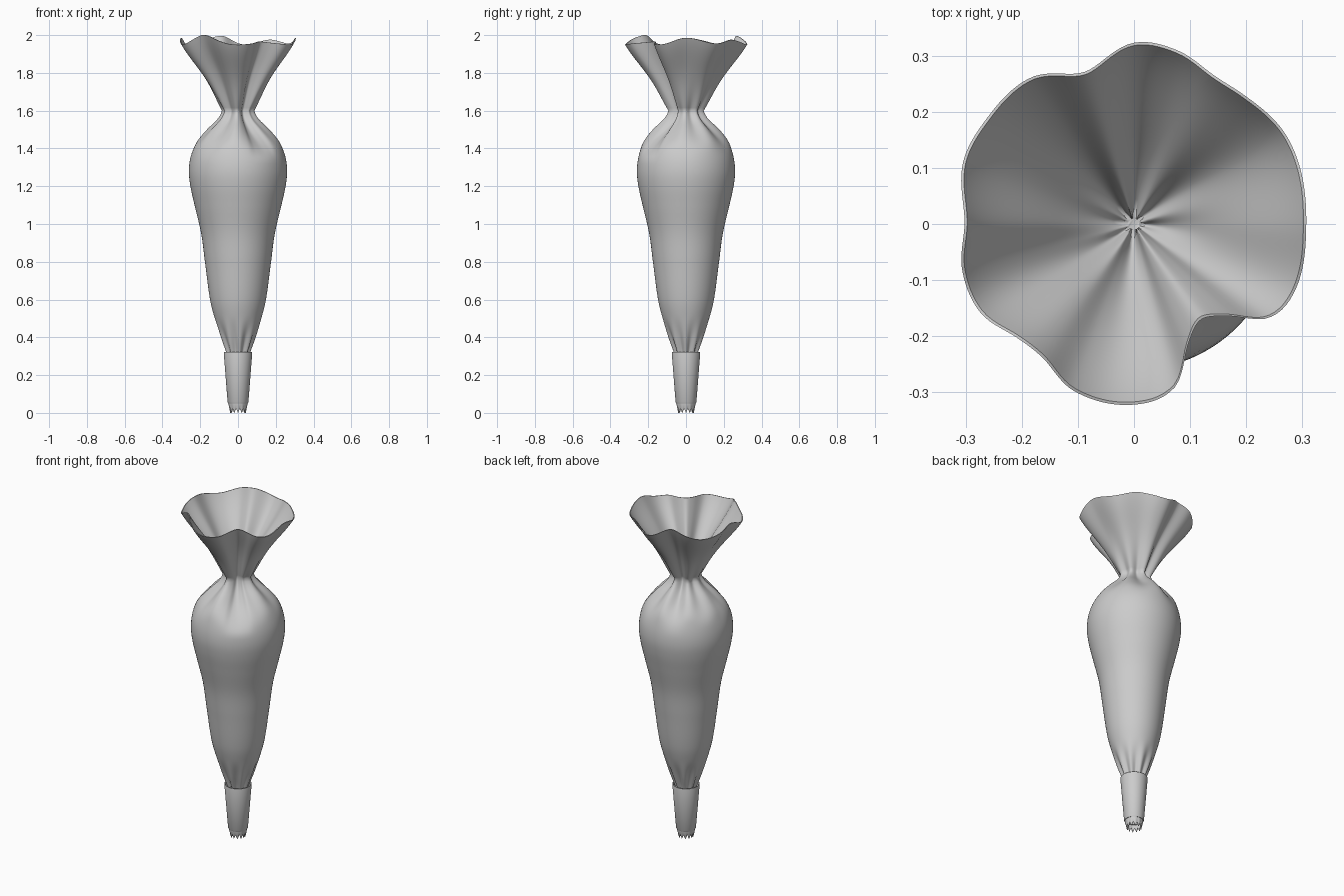
import bpy, bmesh, math

if "Cube" in bpy.data.objects:
    bpy.data.objects.remove(bpy.data.objects["Cube"])

N = 180


def cubic(p, x):
    """Smooth (monotone-limited) interpolation through sorted points."""
    x = min(max(x, p[0][0]), p[-1][0])
    i = 0
    while i < len(p) - 2 and x > p[i + 1][0]:
        i += 1

    def slope(j):
        if j == 0 or j == len(p) - 1:
            k = min(j, len(p) - 2)
            return (p[k + 1][1] - p[k][1]) / (p[k + 1][0] - p[k][0])
        return (p[j + 1][1] - p[j - 1][1]) / (p[j + 1][0] - p[j - 1][0])
    h = p[i + 1][0] - p[i][0]
    t = (x - p[i][0]) / h
    return ((2*t**3 - 3*t*t + 1) * p[i][1] + (t**3 - 2*t*t + t) * h * slope(i)
            + (3*t*t - 2*t**3) * p[i + 1][1] + (t**3 - t*t) * h * slope(i + 1))


def wrap(p):
    return [(a - 360, b) for a, b in p] + p + [(a + 360, b) for a, b in p]


def smooth(a, b, x):
    t = min(max((x - a) / (b - a), 0), 1)
    return t * t * (3 - 2 * t)


def loft(name, rings, close=False, cap_end=False, angle=40):
    """Skin a list of equal-length point rings."""
    bm = bmesh.new()
    vs = [[bm.verts.new(c) for c in r] for r in rings]
    n = len(rings[0])
    pairs = list(zip(vs, vs[1:])) + ([(vs[-1], vs[0])] if close else [])
    for a, b in pairs:
        for j in range(n):
            k = (j + 1) % n
            bm.faces.new((a[j], a[k], b[k], b[j]))
    if cap_end:
        bm.faces.new(vs[-1])
    bmesh.ops.recalc_face_normals(bm, faces=bm.faces)
    me = bpy.data.meshes.new(name)
    bm.to_mesh(me)
    bm.free()
    ob = bpy.data.objects.new(name, me)
    bpy.context.collection.objects.link(ob)
    bpy.ops.object.select_all(action='DESELECT')
    ob.select_set(True)
    bpy.context.view_layer.objects.active = ob
    bpy.ops.object.shade_smooth_by_angle(angle=math.radians(angle))
    return ob


# Rim outline (degrees, radius) and rim height (degrees, z)
RIM = wrap([(0, .307), (30, .314), (50, .302), (62, .301), (76, .319), (90, .323),
            (108, .285), (125, .319), (145, .323), (160, .324), (179, .302),
            (195, .317), (210, .316), (224, .291), (236, .289), (250, .316),
            (270, .322), (284, .3), (294, .236), (305, .208), (316, .236),
            (325, .292), (336, .31)])
RIMZ = wrap([(0, 1.985), (30, 1.955), (55, 1.975), (85, 1.95), (108, 1.995),
             (142, 1.95), (180, 1.985), (205, 1.95), (230, 2.0), (265, 1.95),
             (305, 1.965), (335, 1.95)])
# Body profile (z, radius) below the tied neck
BODY = [(.29, .05), (.33, .062), (.4, .088), (.5, .123), (.6, .148), (.8, .175),
        (.95, .195), (1.1, .23), (1.2, .252), (1.28, .26), (1.36, .25), (1.43, .22),
        (1.5, .158), (1.55, .106), (1.58, .086), (1.6, .08)]
FOLD = [cubic(RIM, 360 * j / N) / .31 for j in range(N)]
TOP = [cubic(RIMZ, 360 * j / N) for j in range(N)]


def ring(fr, fz):
    out = []
    for j in range(N):
        a = 2 * math.pi * j / N
        r = fr(j, a)
        out.append((r * math.cos(a), r * math.sin(a), fz(j)))
    return out


# Fabric bag: body, flared mouth, then the inner lining down to the tie
rings = []
for i in range(71):
    z = .29 + (1.6 - .29) * i / 70
    base = cubic(BODY, z)
    k = 1.4 * smooth(1.33, 1.58, z)
    up = .1 * smooth(1.38, 1.58, z)
    low = .1 * (1 - smooth(.32, .52, z))
    rings.append(ring(lambda j, a: base * FOLD[j] ** k * (
        1 + up * math.cos(8 * a + .6) + low * math.cos(9 * a + .4)), lambda j: z))


def mouth(j, a, t):
    base = .08 + .23 * (t - .12 * t * (1 - t) * (1 - 2 * t)) - .012 * math.sin(math.pi * t) ** 2
    return base * FOLD[j] ** (1.4 - .4 * t) * (1 + .1 * (1 - t) ** 3 * math.cos(8 * a + .6))


for i in range(1, 25):
    t = i / 24
    rings.append(ring(lambda j, a: mouth(j, a, t), lambda j: 1.6 + (TOP[j] - 1.6) * t))
for i in range(24, -1, -1):
    t = i / 24
    rings.append(ring(lambda j, a: max(.01, mouth(j, a, t) - .005 - .06 * (1 - t) ** 3),
                      lambda j: 1.6 + (TOP[j] - 1.6) * t + .001))
loft("bag", rings, cap_end=True, angle=60)


# Tip holder: tapered collar, open at the top
def circle(r, z, n=64):
    return [(r * math.cos(2 * math.pi * j / n), r * math.sin(2 * math.pi * j / n), z)
            for j in range(n)]


loft("tip_collar", [circle(*p) for p in (
    (.04, .05), (.052, .05), (.055, .056), (.0755, .318), (.0745, .322),
    (.071, .322), (.069, .318), (.046, .056))], close=True)

# Serrated nozzle: short tapering wall ending in teeth
TEETH = 12


def teeth(r, z_low, z_high):
    n = TEETH * 4
    return [(r * math.cos(2 * math.pi * j / n), r * math.sin(2 * math.pi * j / n),
             z_low + (z_high - z_low) * (0, .5, 1, .5)[j % 4]) for j in range(n)]


loft("serrated_nozzle", [teeth(.05, .055, .055), teeth(.049, .038, .038),
                         teeth(.041, 0, .025), teeth(.037, 0, .025),
                         teeth(.044, .038, .038), teeth(.045, .055, .055)],
     close=True, angle=30)
